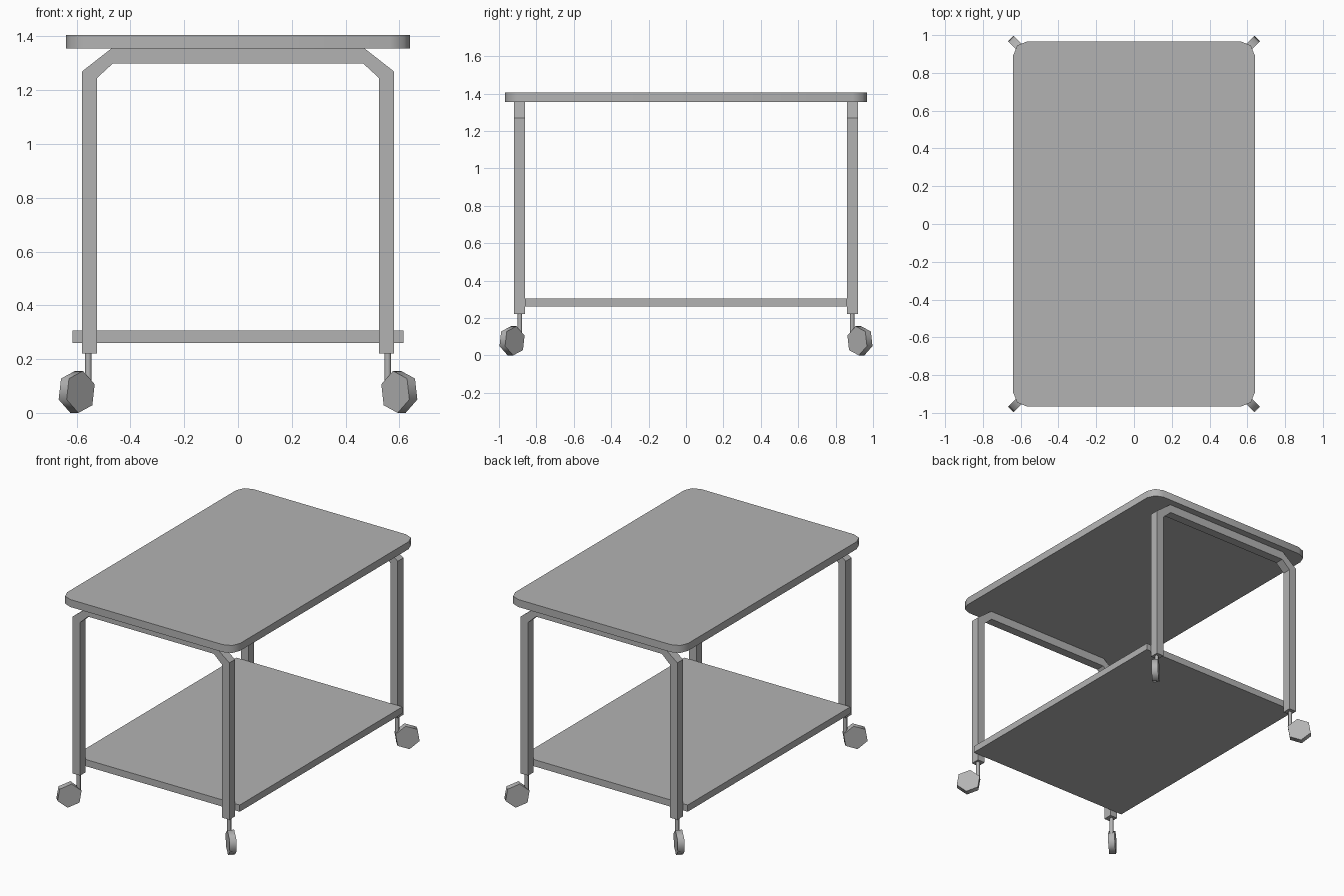
import bpy
import bmesh
from math import cos, sin, pi, radians
from mathutils import Matrix, Vector

cube = bpy.data.objects.get("Cube")
if cube:
    bpy.data.objects.remove(cube, do_unlink=True)

GREY = 0.45
mat = bpy.data.materials.new("warm_free_grey")
mat.name = "plain grey"
mat.use_nodes = True
mat.diffuse_color = (GREY, GREY, GREY, 1)
mat.node_tree.nodes["Principled BSDF"].inputs["Base Color"].default_value = (GREY, GREY, GREY, 1)


def prism(name, outline, depth, matrix, smooth_angle=None):
    """Extrude a 2D outline by depth, centred on its plane, then place it."""
    bm = bmesh.new()
    face = bm.faces.new([bm.verts.new((u, v, -depth / 2)) for u, v in outline])
    result = bmesh.ops.extrude_face_region(bm, geom=[face])
    moved = [g for g in result["geom"] if isinstance(g, bmesh.types.BMVert)]
    bmesh.ops.translate(bm, vec=(0, 0, depth), verts=moved)
    bmesh.ops.transform(bm, matrix=matrix, verts=bm.verts)
    bmesh.ops.recalc_face_normals(bm, faces=bm.faces)
    mesh = bpy.data.meshes.new(name)
    bm.to_mesh(mesh)
    bm.free()
    mesh.materials.append(mat)
    obj = bpy.data.objects.new(name, mesh)
    bpy.context.collection.objects.link(obj)
    if smooth_angle:
        bpy.ops.object.select_all(action='DESELECT')
        obj.select_set(True)
        bpy.context.view_layer.objects.active = obj
        bpy.ops.object.shade_smooth_by_angle(angle=radians(smooth_angle))
    return obj


def ring(radius, sides, start=0):
    return [(radius * cos(start + 2 * pi * i / sides), radius * sin(start + 2 * pi * i / sides))
            for i in range(sides)]


def rounded_rect(half_x, half_y, radius, steps):
    points = []
    for quarter, (sx, sy) in enumerate(((1, 1), (-1, 1), (-1, -1), (1, -1))):
        for i in range(steps + 1):
            a = (quarter + i / steps) * pi / 2
            points.append((sx * (half_x - radius) + radius * cos(a),
                           sy * (half_y - radius) + radius * sin(a)))
    return points


# Table top with softened corners, and the square lower shelf
prism("table_top", rounded_rect(0.64, 0.967, 0.075, 2), 0.05,
      Matrix.Translation((0, 0, 1.381)), 50)
prism("lower_shelf", [(0.615, 0.86), (-0.615, 0.86), (-0.615, -0.86), (0.615, -0.86)], 0.045,
      Matrix.Translation((0, 0, 0.283)))

# Arched leg frames, one at each end
outer = [(0.58, 0.22), (0.58, 1.27), (0.47, 1.356)]
inner = [(0.465, 1.3), (0.525, 1.245), (0.525, 0.22)]
mirror = lambda pts: [(-x, z) for x, z in reversed(pts)]
arch = outer + mirror(outer) + mirror(inner) + inner
upright = Matrix.Rotation(pi / 2, 4, 'X')
for end, sy in (("front", -1), ("back", 1)):
    prism(end + "_leg_frame", arch, 0.06, Matrix.Translation((0, sy * 0.89, 0)) @ upright)

# Casters, each turned outward along its corner's diagonal
for end, sy in (("front", -1), ("back", 1)):
    for side, sx in (("right", -1), ("left", 1)):
        prism(f"{end}_{side}_caster_stem", ring(0.0125, 8), 0.14,
              Matrix.Translation((sx * 0.557, sy * 0.888, 0.16)), 50)
        outward = Vector((sx, sy, 0)).normalized()
        up = Vector((0, 0, 1))
        turn = Matrix((outward, up, outward.cross(up))).transposed().to_4x4()
        prism(f"{end}_{side}_caster_wheel", ring(0.079, 6, radians(99)), 0.042,
              Matrix.Translation((sx * 0.6, sy * 0.93, 0.078)) @ turn, 65)
